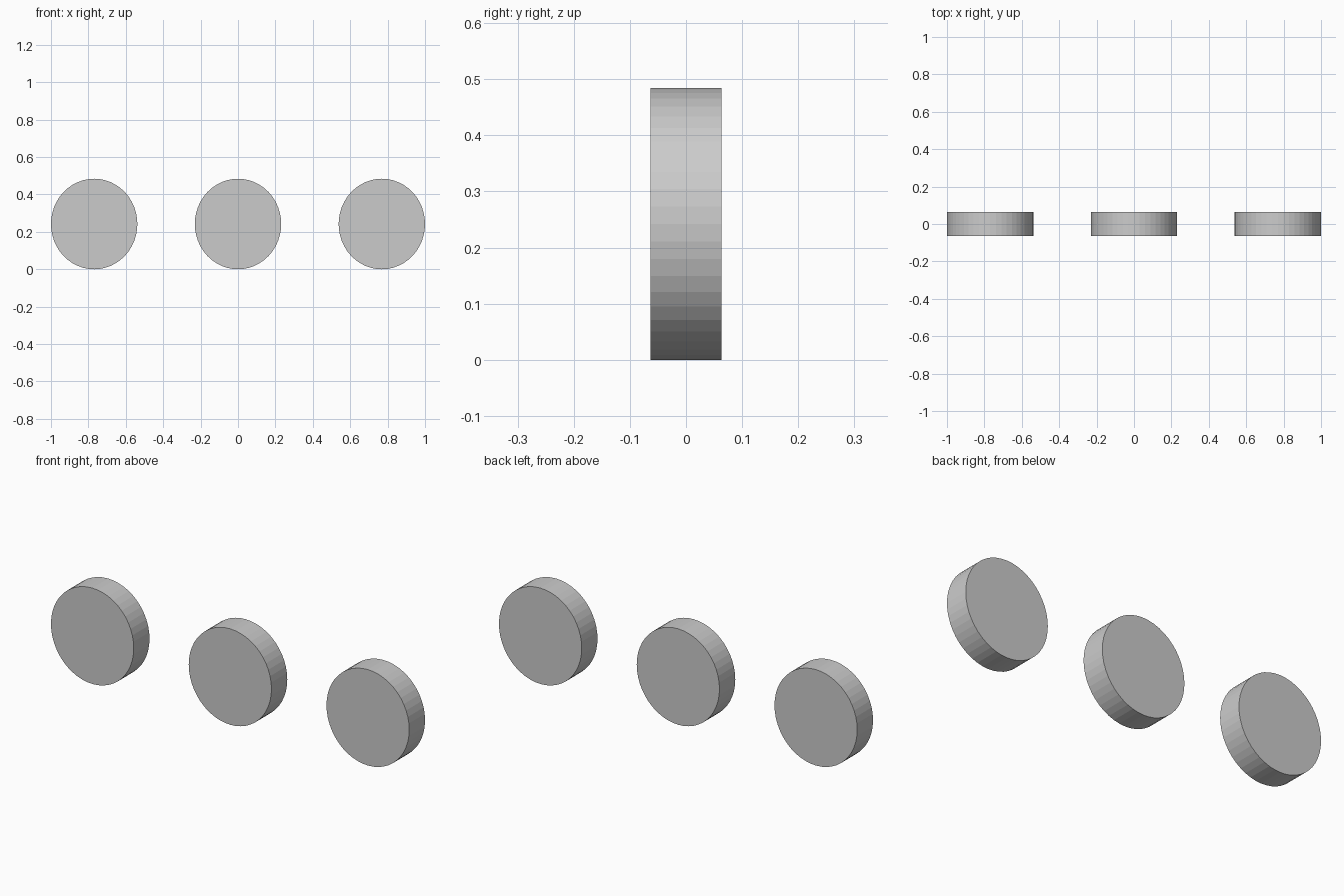
import bpy
import math

if "Cube" in bpy.data.objects:
    bpy.data.objects.remove(bpy.data.objects["Cube"])

HALF_WIDTH = 0.231
HALF_HEIGHT = 0.242
DEPTH = 0.126


def add_disc(name, x):
    """Slightly tall, flat-shaded disc standing on edge and facing -y."""
    bpy.ops.mesh.primitive_cylinder_add(
        vertices=48, radius=1, depth=DEPTH,
        location=(x, 0, HALF_HEIGHT), rotation=(math.pi / 2, 0, 0))
    disc = bpy.context.object
    disc.name = name
    disc.scale = (HALF_WIDTH, HALF_HEIGHT, 1)
    bpy.ops.object.transform_apply(location=False, rotation=True, scale=True)


# Row of three identical discs
for name, x in (("left_disc", -0.769), ("middle_disc", 0), ("right_disc", 0.769)):
    add_disc(name, x)
